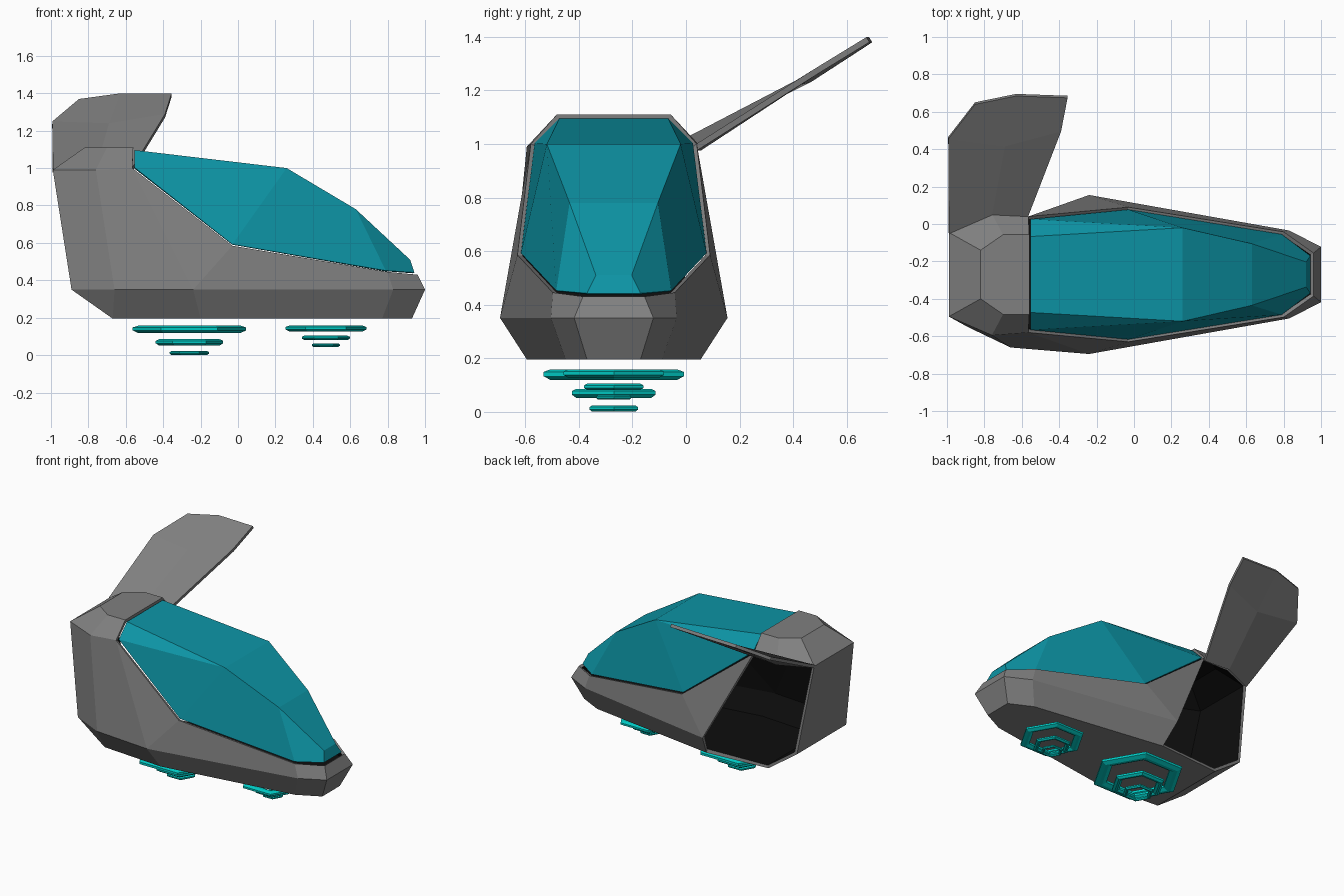
import bpy, bmesh, math
from mathutils import Vector

if "Cube" in bpy.data.objects:
    bpy.data.objects.remove(bpy.data.objects["Cube"])

CY = -0.27  # centre line of the vehicle in y


def material(name, rgb):
    m = bpy.data.materials.new(name)
    m.diffuse_color = (*rgb, 1)
    m.use_nodes = True
    m.node_tree.nodes["Principled BSDF"].inputs["Base Color"].default_value = m.diffuse_color
    return m


def finish(name, bm, mat, thick=0, offset=-1, inner=None):
    me = bpy.data.meshes.new(name)
    bm.to_mesh(me)
    bm.free()
    ob = bpy.data.objects.new(name, me)
    bpy.context.collection.objects.link(ob)
    me.materials.append(mat)
    if thick:
        s = ob.modifiers.new("thickness", "SOLIDIFY")
        s.thickness, s.offset = thick, offset
        s.use_even_offset = True
        if inner:
            me.materials.append(inner)
            s.material_offset = 1
    return ob


def shell(points, sides, across, skip=()):
    """Half points (x, half width, z) mirrored about CY; 'sides' faces appear on both
    sides, 'across' faces join a chain of points to its mirror image."""
    bm = bmesh.new()
    v = {(k, s): bm.verts.new((x, CY + s * w, z))
         for k, (x, w, z) in points.items() for s in (1, -1)}
    for s in (1, -1):
        for f in sides:
            if s == 1 and f in skip:
                continue
            ks = f.split()
            bm.faces.new([v[k, s] for k in (ks if s == 1 else ks[::-1])])
    for f in across:
        ks = f.split()
        bm.faces.new([v[k, 1] for k in ks] + [v[k, -1] for k in ks[::-1]])
    # drop points left over inside the doorway
    bmesh.ops.delete(bm, geom=[p for p in bm.verts if not p.link_faces], context="VERTS")
    bmesh.ops.recalc_face_normals(bm, faces=bm.faces[:])
    bm.normal_update()
    # make sure the whole shell points outward
    if sum(f.normal.dot(f.calc_center_median() - Vector((0, CY, 0.5))) for f in bm.faces) < 0:
        bmesh.ops.reverse_faces(bm, faces=bm.faces[:])
    return bm


paint = material("dark_grey_paint", (0.215, 0.215, 0.215))
lining = material("black_lining", (0.004, 0.004, 0.004))
glass = material("glass", (0.004, 0.30, 0.38))
glow = material("hover_glow", (0.0, 0.60, 0.56))

# body: roof (q), shoulder (p), sill (s), belt (m), floor (b)
body = {
    "q1": (-.82, .13, 1.11), "q2": (-.70, .213, 1.11), "q3": (-.56, .213, 1.11),
    "p1": (-.99, .225, .99), "p2": (-.76, .325, .99), "p3": (-.565, .31, 1.0),
    "s1": (-.03, .36, .585), "s2": (.80, .228, .445), "s3": (.96, .115, .43),
    "m1": (-.89, .28, .35), "m2": (-.66, .39, .35), "m3": (-.24, .425, .35),
    "m4": (.83, .235, .35), "m5": (1.0, .148, .35),
    "b1": (-.67, .29, .195), "b3": (-.20, .325, .195),
    "b4": (.77, .18, .195), "b5": (.93, .10, .195),
}
doorway = ("p1 p2 m2 m1", "p2 p3 m3 m2", "m1 m2 b1", "m2 m3 b3 b1")
sides = ("p1 q1 q2 p2", "p2 q2 q3 p3", *doorway, "p3 s1 m3", "s1 s2 m4 m3", "s2 s3 m5 m4",
         "m3 m4 b4 b3", "m4 m5 b5 b4")
across = ("q1 q2 q3", "p1 q1", "p1 m1", "m1 b1", "s3 m5", "m5 b5", "b1 b3 b4 b5")
finish("body", shell(body, sides, across, skip=doorway), paint, thick=.02, inner=lining)

# canopy: ridge (c) and lower edge (e)
canopy = {
    "c0": (-.553, .203, 1.096), "c1": (.26, .25, 1.0), "c2": (.63, .165, .78), "c3": (.92, .067, .51),
    "e0": (-.553, .296, 1.003), "e1": (-.03, .347, .592), "e2": (.79, .215, .452), "e3": (.943, .10, .442),
}
finish("canopy", shell(canopy,
       ("c0 c1 e0", "e0 c1 e1", "e1 c1 c2 e2", "e2 c2 c3 e3"),
       ("c0 c1", "c1 c2", "c2 c3", "c3 e3")), glass, thick=.01, inner=lining)

# raised door: hinge row, belt row, lower edge
rows = [
    [(-.99, -.05, .985), (-.76, .05, .985), (-.57, .035, .985)],
    [(-.993, .46, 1.24), (-.69, .42, 1.23), (-.39, .50, 1.28)],
    [(-.85, .645, 1.36), (-.63, .69, 1.39), (-.355, .68, 1.39)],
]
bm = bmesh.new()
g = [[bm.verts.new(p) for p in r] for r in rows]
for i in range(2):
    for j in range(2):
        bm.faces.new((g[i][j], g[i][j + 1], g[i + 1][j + 1], g[i + 1][j]))
finish("raised_door", bm, paint, thick=.022, offset=0)


# hexagonal hover rings under the floor
def hover_ring(name, x, r, z, h):
    k = r * .1
    w = r * .28
    prof = [(r, z - h * .15), (r, z + h * .25), (r - k, z + h * .5), (r - w + k, z + h * .5),
            (r - w, z + h * .25), (r - w, z - h * .15), (r - w + k, z - h * .5), (r - k, z - h * .5)]
    bm = bmesh.new()
    loops = [[bm.verts.new((x + a * math.cos(t * math.pi / 3), CY + a * math.sin(t * math.pi / 3), b))
              for a, b in prof] for t in range(6)]
    n = len(prof)
    for t in range(6):
        A, B = loops[t], loops[(t + 1) % 6]
        for i in range(n):
            bm.faces.new((A[i], B[i], B[(i + 1) % n], A[(i + 1) % n]))
    bmesh.ops.recalc_face_normals(bm, faces=bm.faces[:])
    finish(name, bm, glow)


for label, x, rings in (
        ("rear", -.26, ((.303, .138, .04), (.18, .068, .034), (.105, .011, .022))),
        ("front", .47, ((.217, .142, .032), (.128, .092, .024), (.075, .053, .017)))):
    for i, (r, z, h) in enumerate(rings):
        hover_ring(f"{label}_hover_ring_{i+1}", x, r, z, h)
